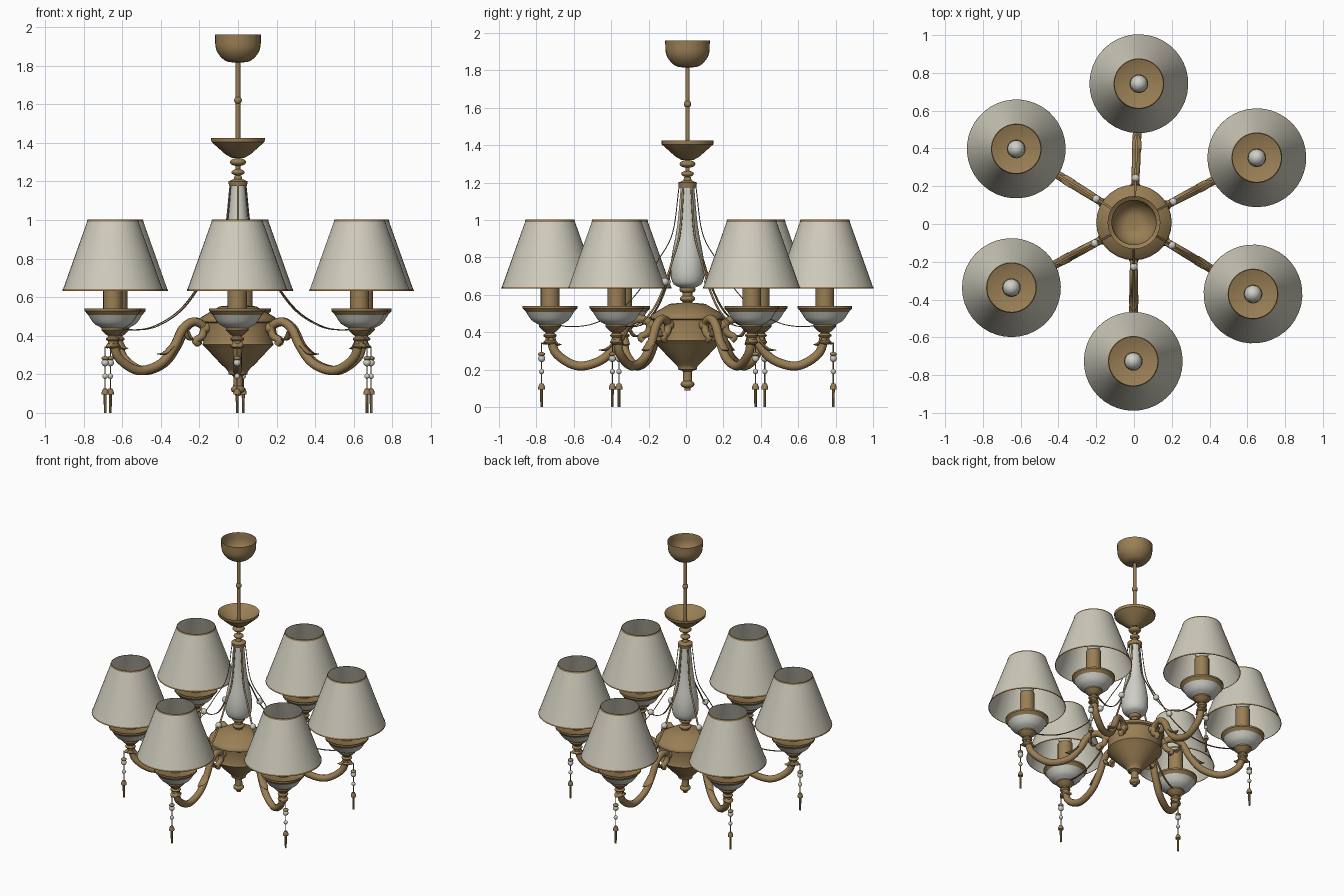
import bpy, bmesh, math
from mathutils import Vector, Matrix

if "Cube" in bpy.data.objects:
    bpy.data.objects.remove(bpy.data.objects["Cube"])

CENTRE = Vector((0, 0.008, 0))
ARM_ANGLES = [27.8, 88, 148, 208, 269.7, 329]
R = 0.735          # distance of each lamp from the column
P = R + 0.045      # distance of each pendant


def material(name, rgb):
    m = bpy.data.materials.new(name)
    m.diffuse_color = (*rgb, 1)
    m.use_nodes = True
    m.node_tree.nodes["Principled BSDF"].inputs["Base Color"].default_value = m.diffuse_color
    return m


BRASS = material("antique_brass", (0.32, 0.21, 0.09))
IVORY = material("ivory_fabric", (0.62, 0.60, 0.50))
GLASS = material("pale_ceramic", (0.62, 0.62, 0.57))


def finish(name, bm, mat, x):
    """Make the mesh; parts at x = 0 are placed once, the others on every arm."""
    bmesh.ops.remove_doubles(bm, verts=bm.verts, dist=1e-5)
    bmesh.ops.recalc_face_normals(bm, faces=bm.faces)
    me = bpy.data.meshes.new(name)
    bm.to_mesh(me)
    bm.free()
    me.materials.append(mat)
    for p in me.polygons:
        p.use_smooth = True
    me.set_sharp_from_angle(angle=math.radians(40))
    for i, a in enumerate(ARM_ANGLES if x else [0], 1):
        ob = bpy.data.objects.new(f"{name}_{i}" if x else name, me)
        ob.location = CENTRE
        ob.rotation_euler.z = math.radians(a)
        bpy.context.collection.objects.link(ob)


def smooth_path(pts, n):
    """Catmull-Rom interpolation through the points."""
    p = [Vector(a) for a in pts]
    p = [2 * p[0] - p[1]] + p + [2 * p[-1] - p[-2]]
    out = []
    for i in range(1, len(p) - 2):
        a, b, c, d = p[i - 1:i + 3]
        for k in range(n):
            t = k / n
            out.append(0.5 * (2 * b + (c - a) * t + (2 * a - 5 * b + 4 * c - d) * t * t
                              + (3 * b - a - 3 * c + d) * t ** 3))
    return out + [p[-2]]


def lathe(name, mat, x, profile, steps=28, curve=1):
    """Revolve (radius, height) points around a vertical axis at x."""
    bm = bmesh.new()
    vs = [bm.verts.new((max(r, 0), 0, z)) for r, z in smooth_path(profile, curve)]
    es = [bm.edges.new(p) for p in zip(vs, vs[1:])]
    bmesh.ops.spin(bm, geom=vs + es, cent=(0, 0, 0), axis=(0, 0, 1),
                   angle=math.tau, steps=steps, use_duplicate=False)
    bmesh.ops.translate(bm, verts=bm.verts, vec=(x, 0, 0))
    finish(name, bm, mat, x)


def ball(name, mat, x, z, r, stretch=1.0):
    bm = bmesh.new()
    bmesh.ops.create_uvsphere(bm, u_segments=16, v_segments=10, radius=r)
    bmesh.ops.transform(bm, verts=bm.verts,
                        matrix=Matrix.Translation((x, 0, z)) @ Matrix.Diagonal((1, 1, stretch, 1)))
    finish(name, bm, mat, x)


def sweep(name, mat, pts, thick, width, tip=1.0, sides=10):
    """Elliptical tube along an (x, z) path, tapering to tip over its last half."""
    path = smooth_path(pts, 6)
    last = len(path) - 1
    bm = bmesh.new()
    rings = []
    for i, q in enumerate(path):
        t = path[min(i + 1, last)] - path[max(i - 1, 0)]
        n = Vector((-t.y, 0, t.x)).normalized()
        s = 1 + (tip - 1) * max(0, 2 * i / last - 1)
        angles = [math.tau * k / sides for k in range(sides)]
        rings.append([bm.verts.new(Vector((q.x, 0, q.y)) + s * (n * thick * math.cos(a)
                                   + Vector((0, width * math.sin(a), 0)))) for a in angles])
    for r0, r1 in zip(rings, rings[1:]):
        for k in range(sides):
            j = (k + 1) % sides
            bm.faces.new((r0[k], r0[j], r1[j], r1[k]))
    bm.faces.new(rings[0])
    bm.faces.new(rings[-1])
    finish(name, bm, mat, R)


# Ceiling canopy, rod and upper dish
lathe("ceiling_canopy", BRASS, 0, [(0.12, 1.96), (0.112, 1.88), (0.065, 1.825), (0, 1.815)], curve=4)
lathe("hanging_rod", BRASS, 0, [(0.012, 1.82), (0.012, 1.2)], 12)
ball("rod_knob", BRASS, 0, 1.62, 0.02)
lathe("upper_dish", BRASS, 0, [(0, 1.36), (0.06, 1.365), (0.14, 1.425), (0.138, 1.405),
                               (0.065, 1.34), (0.03, 1.32)])

# Turned knobs above and below the vase
for i, (z, r) in enumerate([(1.3, 0.042), (1.247, 0.034), (0.628, 0.043), (0.58, 0.041)], 1):
    ball(f"column_knob_{i}", BRASS, 0, z, r, 0.5)
lathe("vase_collar", BRASS, 0, [(0.018, 1.23), (0.022, 1.212), (0.05, 1.2), (0.046, 1.175), (0, 1.175)])
lathe("vase", GLASS, 0, [(0.036, 1.178), (0.055, 0.97), (0.088, 0.78), (0.082, 0.67), (0.035, 0.635)], curve=4)

# Hub with bottom finial
lathe("column_neck", BRASS, 0, [(0.027, 0.64), (0.027, 0.54)], 16)
lathe("hub_top", BRASS, 0, [(0.027, 0.558), (0.095, 0.552), (0.19, 0.497), (0.2, 0.485), (0.2, 0.472),
                            (0.186, 0.465), (0.178, 0.37), (0.185, 0.355), (0.165, 0.335)])
lathe("hub_bowl", BRASS, 0, [(0.167, 0.337), (0.1, 0.265), (0.055, 0.22), (0.048, 0.2), (0.025, 0.19),
                             (0.025, 0.14)], curve=3)
ball("finial", BRASS, 0, 0.122, 0.037, 0.6)
lathe("finial_tip", BRASS, 0, [(0.018, 0.11), (0.016, 0.09), (0, 0.088)], 16)

# Curved arm with leaves
sweep("arm", BRASS, [(0.733, 0.38), (0.7, 0.285), (0.585, 0.22), (0.455, 0.255), (0.375, 0.345),
                     (0.325, 0.435), (0.265, 0.472), (0.205, 0.45), (0.21, 0.4), (0.25, 0.375),
                     (0.235, 0.355)], 0.024, 0.024, 0.7)
sweep("arm_leaf", BRASS, [(0.385, 0.35), (0.43, 0.31), (0.475, 0.305)], 0.009, 0.025, 0.15, 8)
sweep("scroll_leaf", BRASS, [(0.31, 0.42), (0.29, 0.385), (0.255, 0.38)], 0.009, 0.021, 0.2, 8)
ball("arm_boss", BRASS, 0.19, 0.44, 0.028)
sweep("outer_cup_leaf", BRASS, [(R, 0.38), (R + 0.025, 0.345), (P, 0.34)], 0.009, 0.026, 0.2, 8)
sweep("inner_cup_leaf", BRASS, [(R - 0.01, 0.38), (R - 0.035, 0.338), (R - 0.062, 0.335)], 0.009, 0.024, 0.2, 8)

# Lamp cup, bowl and candle
lathe("cup", BRASS, R, [(0.058, 0.445), (0.06, 0.43), (0.035, 0.405), (0.024, 0.4), (0.024, 0.34)], 20)
for z in (0.383, 0.347):
    ball("cup_knob", BRASS, R, z, 0.036, 0.4)
lathe("ceramic_bowl", GLASS, R, [(0.128, 0.508), (0.098, 0.464), (0.058, 0.44)], curve=3)
lathe("bowl_rim", BRASS, R, [(0, 0.528), (0.12, 0.528), (0.138, 0.54), (0.146, 0.54), (0.146, 0.528),
                             (0.126, 0.506)])
lathe("candle_tube", BRASS, R, [(0.05, 0.528), (0.05, 0.74), (0, 0.74)], 20)
ball("bulb", GLASS, R, 0.785, 0.047, 1.2)

# Lamp shade with trims
lathe("lamp_shade", IVORY, R, [(0.26, 0.635), (0.13, 1.0)], 40)
lathe("shade_top_trim", BRASS, R, [(0.1345, 0.991), (0.131, 1.002), (0.128, 1.002)], 40)
lathe("shade_bottom_trim", BRASS, R, [(0.258, 0.633), (0.2615, 0.633), (0.259, 0.643)], 40)

# Draped ribbon with a bead, from the column top to the cup
sweep("draped_ribbon", BRASS, [(0.045, 1.18), (0.08, 0.93), (0.16, 0.78), (0.25, 0.635), (0.36, 0.52),
                               (0.5, 0.447), (0.62, 0.43), (0.7, 0.44)], 0.0025, 0.007, sides=6)
ball("ribbon_bead", GLASS, 0.235, 0.67, 0.021)

# Pendant hanging from the cup leaf
lathe("pendant_wire", BRASS, P, [(0.003, 0.345), (0.003, 0.1)], 6)
ball("pendant_collar", BRASS, P, 0.283, 0.019, 0.6)
for z, r in ((0.26, 0.019), (0.19, 0.014)):
    ball("pendant_bead", GLASS, P, z, r)
lathe("pendant_cap", BRASS, P, [(0, 0.128), (0.011, 0.125), (0.018, 0.108), (0.018, 0.095), (0, 0.095)], 12)
lathe("pendant_drop", BRASS, P, [(0.008, 0.1), (0.007, 0.0), (0, 0.0)], 8)
